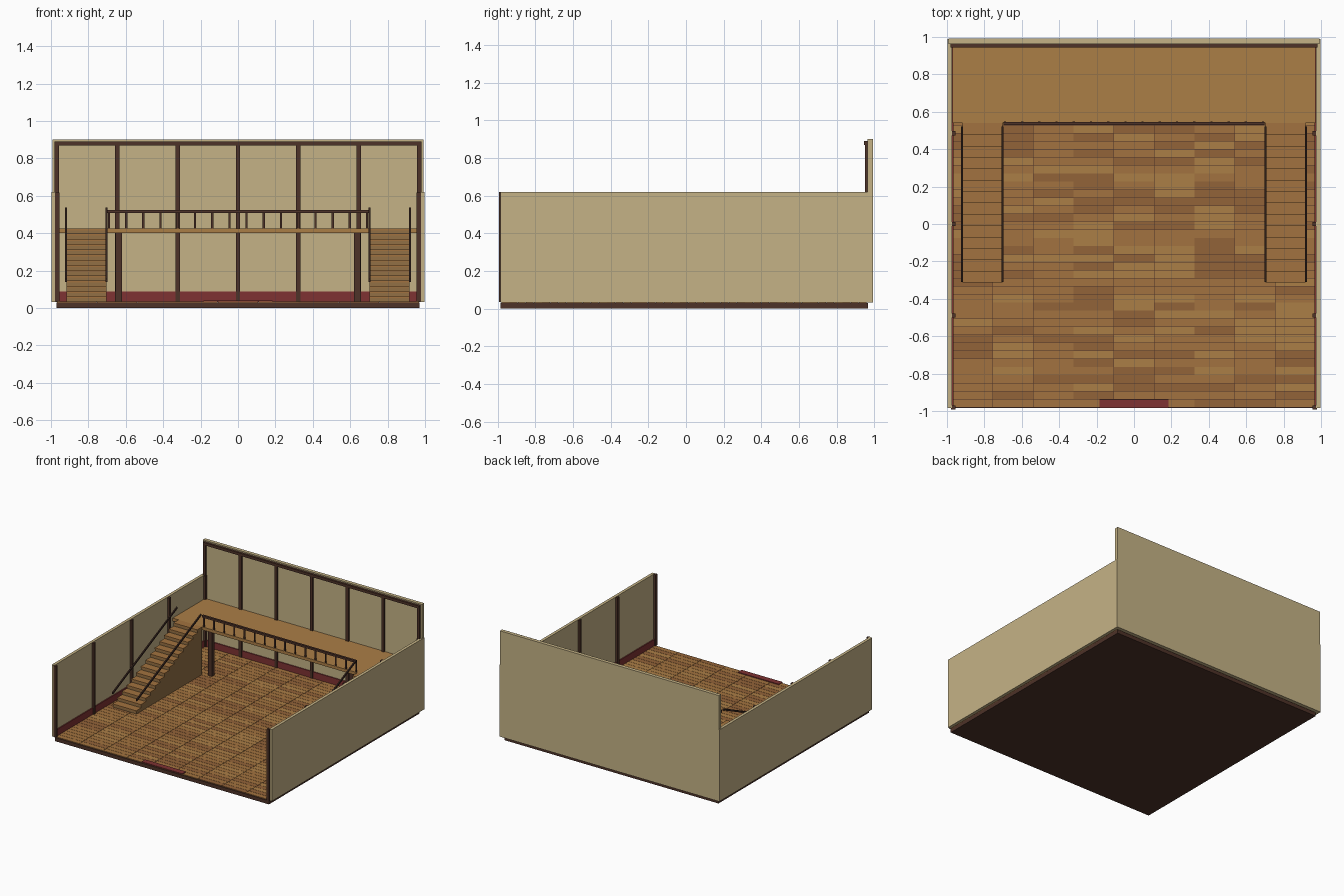
import bpy, bmesh, math, random
from mathutils import Matrix, Vector

if "Cube" in bpy.data.objects:
    bpy.data.objects.remove(bpy.data.objects["Cube"])

random.seed(4)


def mat(name, r, g, b):
    m = bpy.data.materials.new(name)
    m.diffuse_color = (r, g, b, 1)
    m.use_nodes = True
    m.node_tree.nodes["Principled BSDF"].inputs["Base Color"].default_value = m.diffuse_color
    return m


PLASTER = mat("plaster", 0.56, 0.45, 0.24)
DARK = mat("dark_wood", 0.075, 0.032, 0.021)
RAIL = mat("rail_wood", 0.045, 0.022, 0.016)
RED = mat("red_trim", 0.21, 0.032, 0.032)
WOODS = [mat("wood_mid", 0.36, 0.17, 0.05), mat("wood_light", 0.41, 0.21, 0.062),
         mat("wood_deep", 0.29, 0.125, 0.04)]
STAIR = mat("stair_side", 0.29, 0.16, 0.06)


def parts(name, boxes, mats):
    """One object from (x0, x1, y0, y1, z0, z1[, material index]) boxes."""
    bm = bmesh.new()
    for b in boxes:
        c = Vector((b[0] + b[1], b[2] + b[3], b[4] + b[5])) / 2
        s = (b[1] - b[0], b[3] - b[2], b[5] - b[4])
        n = len(bm.faces)
        bmesh.ops.create_cube(bm, size=1, matrix=Matrix.Translation(c) @ Matrix.Diagonal((*s, 1)))
        bm.faces.ensure_lookup_table()
        for f in bm.faces[n:]:
            f.material_index = b[6] if len(b) > 6 else 0
    return finish(name, bm, mats)


def extrude_x(name, profile, x0, x1, material):
    """Prism along x from a (y, z) outline."""
    bm = bmesh.new()
    f = bm.faces.new([bm.verts.new((x0, y, z)) for y, z in profile])
    r = bmesh.ops.extrude_face_region(bm, geom=[f])
    for v in r["geom"]:
        if isinstance(v, bmesh.types.BMVert):
            v.co.x = x1
    bmesh.ops.recalc_face_normals(bm, faces=bm.faces)
    return finish(name, bm, [material])


def finish(name, bm, mats):
    me = bpy.data.meshes.new(name)
    bm.to_mesh(me)
    bm.free()
    for m in mats:
        me.materials.append(m)
    ob = bpy.data.objects.new(name, me)
    bpy.context.collection.objects.link(ob)
    return ob


def both(b):
    """A box and its mirror image across x = 0."""
    return [b, (-b[1], -b[0], *b[2:])]


F = 0.035  # floor level

# Base slab and staggered-colour floor planks
parts("floor_base", [(-0.97, 0.97, -0.985, 0.965, 0, 0.03)], [DARK])
COLS, ROWS, G = 9, 45, 0.001
w, d = 1.94 / COLS, 1.94 / ROWS
planks = []
for i in range(COLS):
    for j in range(ROWS):
        x, y = -0.97 + i * w, -0.98 + j * d
        planks.append((x + G, x + w - G, y + G, y + d - G, 0.03, F,
                       random.choices((0, 1, 2), (5, 3, 3))[0]))
parts("floor_planks", planks, WOODS)
parts("door_mat", [(-0.185, 0.185, -0.985, -0.937, F, 0.041)], [RED])

# Walls
parts("side_walls", both((0.973, 0.997, -0.985, 0.99, 0.033, 0.62)), [PLASTER])
parts("back_wall", [(-0.992, 0.992, 0.963, 0.992, 0.033, 0.9)], [PLASTER])

# Wall timbers
posts = [(x - 0.012, x + 0.012, 0.95, 0.966, F, 0.89)
         for x in (-0.97 + k * 0.97 / 3 for k in range(7))]
parts("back_wall_posts", posts, [DARK])
parts("back_wall_top_rail", [(-0.98, 0.98, 0.945, 0.966, 0.868, 0.89)], [DARK])
side = []
for y in (-0.982, -0.49, 0, 0.485, 0.955):
    side += both((0.955, 0.978, y - 0.011, y + 0.011, F, 0.618))
parts("side_wall_posts", side, [DARK])

# Red skirting
parts("skirting", both((0.965, 0.975, -0.98, 0.96, F, 0.088))
      + [(-0.97, 0.97, 0.955, 0.965, F, 0.088)], [RED])

# Gallery with posts and railing
parts("gallery_deck", [(-0.97, 0.97, 0.54, 0.962, 0.40, 0.425)], [WOODS[1]])
parts("gallery_supports", both((0.621, 0.656, 0.55, 0.585, F, 0.40)), [DARK])
parts("gallery_handrail", [(-0.697, 0.697, 0.528, 0.546, 0.508, 0.525)], [DARK])
parts("gallery_balusters", [(x - 0.006, x + 0.006, 0.541, 0.553 - 0.006, 0.42, 0.51)
                            for x in (-0.69 + k * 0.092 for k in range(16))], [DARK])

# Stairs: solid carriage, overhanging treads, sloping handrails
N, Y0, Y1 = 14, -0.31, 0.54
run, rise = (Y1 - Y0) / N, (0.425 - F) / N
outline = [(Y1, F), (Y0, F)]
for k in range(N):
    outline += [(Y0 + k * run, F + (k + 1) * rise - 0.008),
                (Y0 + (k + 1) * run, F + (k + 1) * rise - 0.008)]
for s, label in ((-1, "left"), (1, "right")):
    a, b = sorted((s * 0.703, s * 0.918))
    extrude_x(label + "_stair_carriage", outline, a, b, STAIR)
    parts(label + "_stair_treads",
          [(a, b, Y0 + k * run - 0.004, Y0 + (k + 1) * run,
            F + (k + 1) * rise - 0.01, F + (k + 1) * rise) for k in range(N)], [WOODS[0]])
    for x, where in ((0.703, "inner"), (0.92, "outer")):
        extrude_x(f"{label}_stair_{where}_handrail",
                  [(-0.31, 0.14), (-0.31, 0.155), (0.522, 0.538), (0.522, 0.523)],
                  s * x - 0.005, s * x + 0.005, RAIL)
